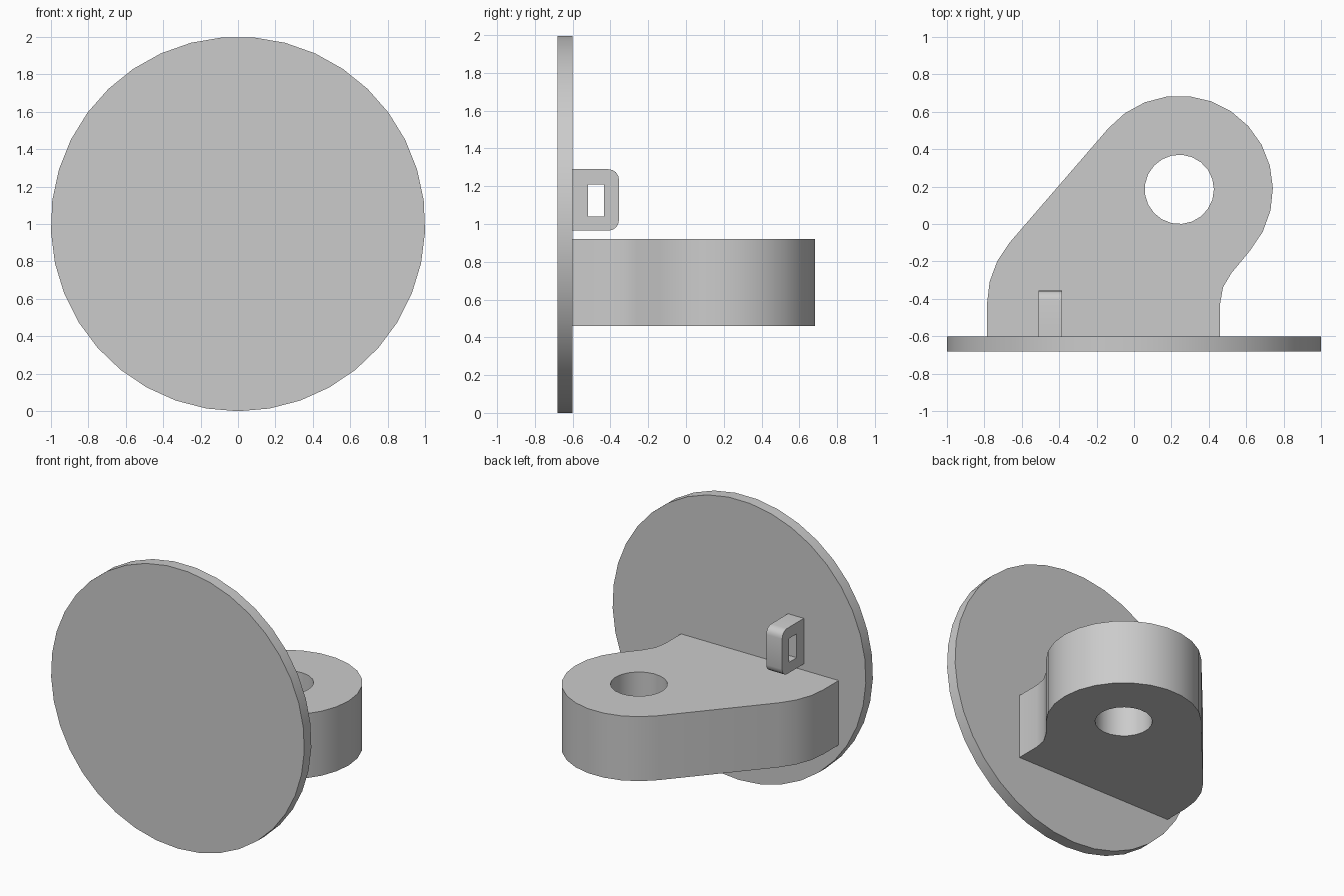
import bpy, bmesh
from math import cos, sin, pi, radians
from mathutils import Matrix, Vector

cube = bpy.data.objects.get("Cube")
if cube:
    bpy.data.objects.remove(cube, do_unlink=True)

GREY = (0.6, 0.6, 0.6, 1.0)
grey = bpy.data.materials.new("plain grey")
grey.use_nodes = True
grey.diffuse_color = GREY
grey.node_tree.nodes["Principled BSDF"].inputs["Base Color"].default_value = GREY


def arc(cx, cy, r, start, end, steps):
    """Points along an arc, both ends included, angles in degrees."""
    angles = [radians(start + (end - start) * i / steps) for i in range(steps + 1)]
    return [(cx + r * cos(a), cy + r * sin(a)) for a in angles]


def circle(cx, cy, r, sides, start=0):
    return arc(cx, cy, r, start, start + 360, sides)[:-1]


def prism(name, loops, depth, matrix):
    """Extrude an outline, with optional hole loops, then place it."""
    bm = bmesh.new()
    edges = []
    for loop in loops:
        verts = [bm.verts.new((x, y, 0)) for x, y in loop]
        edges += [bm.edges.new((verts[i - 1], verts[i])) for i in range(len(verts))]
    if len(loops) == 1:
        bm.faces.new(verts)
    else:
        bmesh.ops.triangle_fill(bm, use_beauty=True, edges=edges, normal=(0, 0, 1))
    ext = bmesh.ops.extrude_face_region(bm, geom=bm.faces[:], use_keep_orig=True)
    moved = [g for g in ext["geom"] if isinstance(g, bmesh.types.BMVert)]
    bmesh.ops.translate(bm, verts=moved, vec=(0, 0, depth))
    bmesh.ops.transform(bm, matrix=matrix, verts=bm.verts)
    bmesh.ops.recalc_face_normals(bm, faces=bm.faces)
    mesh = bpy.data.meshes.new(name)
    bm.to_mesh(mesh)
    bm.free()
    mesh.materials.append(grey)
    obj = bpy.data.objects.new(name, mesh)
    bpy.context.collection.objects.link(obj)
    bpy.ops.object.select_all(action="DESELECT")
    obj.select_set(True)
    bpy.context.view_layer.objects.active = obj
    bpy.ops.object.shade_smooth_by_angle(angle=radians(30))
    return obj


def axes(x, y, z, origin):
    """Placement from three axis directions and an origin."""
    return Matrix((x, y, z)).transposed().to_4x4().copy() if origin is None else (
        Matrix.Translation(Vector(origin)) @ Matrix((x, y, z)).transposed().to_4x4())


X, Y, Z = (1, 0, 0), (0, 1, 0), (0, 0, 1)
BACK = -0.6  # rear face of the disc

# Upright round plate
prism("round_plate", [circle(0, 1, 1, 37, -90)], 0.08,
      axes(X, Z, Y, (0, BACK - 0.08, 0)))

# Bracket arm: flared foot, straight flanks, round eye with a through hole
TILT = 139.3
arm = ([(0.46, BACK), (-0.785, BACK)]
       + arc(-0.285, -0.425, 0.5, 180, TILT, 3)
       + arc(0.242, 0.185, 0.5, TILT, TILT - 180, 13)
       + arc(0.71, -0.425, 0.25, TILT, 180, 2))
prism("bracket_arm", [arm, circle(0.242, 0.185, 0.185, 21)], 0.46,
      axes(X, Y, Z, (0, 0, 0.46)))

# Small slotted lug above the arm, outer corners rounded
LOW, HIGH, TIP, R = 0.965, 1.29, -0.355, 0.055
lug = ([(BACK, HIGH), (BACK, LOW)]
       + arc(TIP - R, LOW + R, R, -90, 0, 4)
       + arc(TIP - R, HIGH - R, R, 0, 90, 4))
slot = [(-0.52, 1.04), (-0.435, 1.04), (-0.435, 1.21), (-0.52, 1.21)]
prism("slotted_lug", [lug, slot], 0.125, axes(Y, Z, X, (-0.51, 0, 0)))
